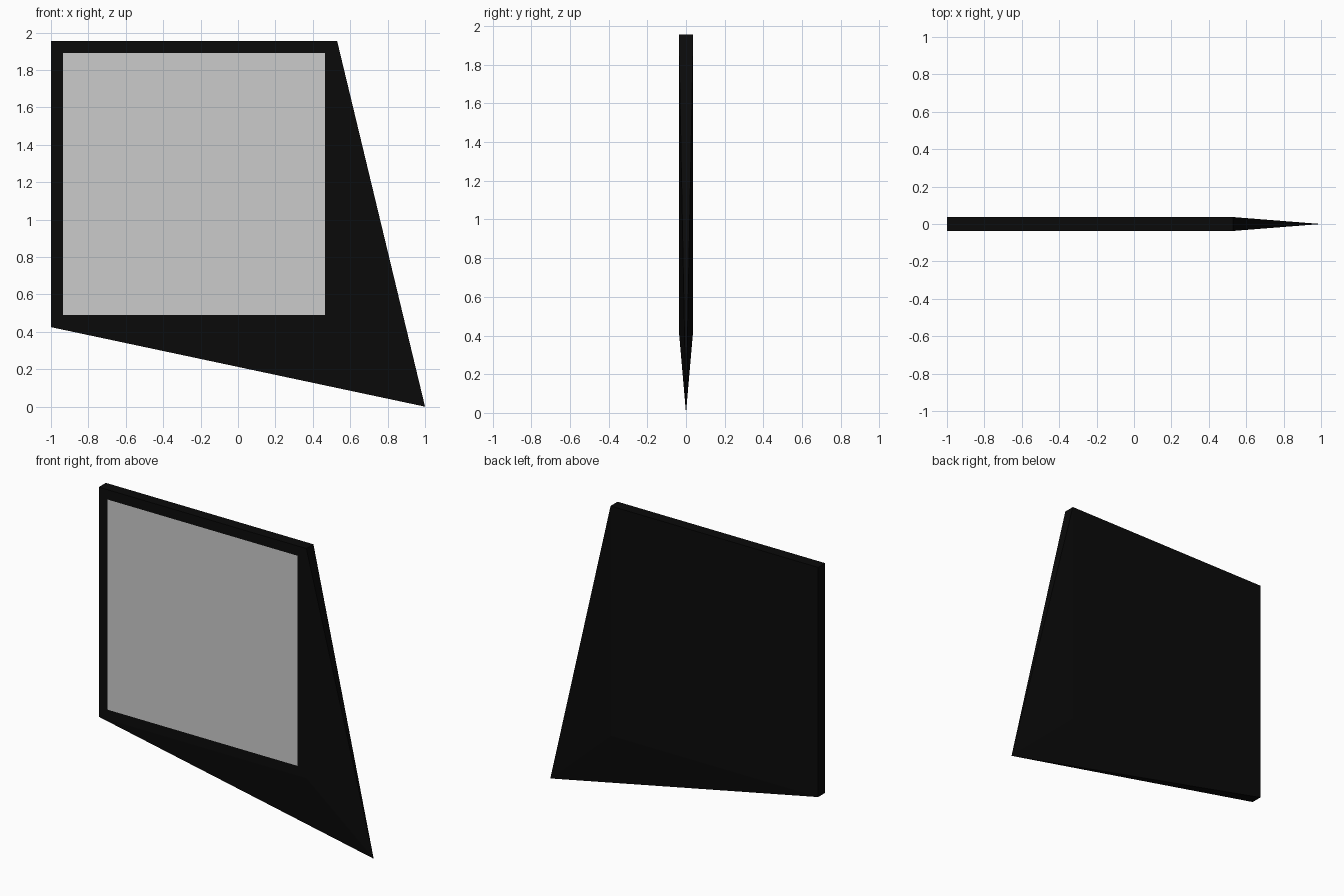
import bpy, bmesh

if "Cube" in bpy.data.objects:
    bpy.data.objects.remove(bpy.data.objects["Cube"])

X0, X1 = -1.0, 0.53      # square part of the board
Z0, Z1 = 0.425, 1.955
HALF = 0.037             # half thickness
MARGIN = 0.065           # frame width around the panel


def make_object(name, bm):
    bmesh.ops.recalc_face_normals(bm, faces=bm.faces)
    mesh = bpy.data.meshes.new(name)
    bm.to_mesh(mesh)
    bm.free()
    obj = bpy.data.objects.new(name, mesh)
    bpy.context.collection.objects.link(obj)
    return obj


# Black bubble: square slab with a tail tapering to a point
bm = bmesh.new()
for x in (X0, X1):
    for y in (-HALF, HALF):
        for z in (Z0, Z1):
            bm.verts.new((x, y, z))
bm.verts.new((1, 0, 0))
hull = bmesh.ops.convex_hull(bm, input=bm.verts)
unused = {g for g in hull["geom_interior"] + hull["geom_unused"]
          if isinstance(g, bmesh.types.BMVert)}
bmesh.ops.delete(bm, geom=list(unused), context="VERTS")
bubble = make_object("bubble_body", bm)
black = bpy.data.materials.new("black")
black.diffuse_color = (0.003, 0.003, 0.003, 1)
black.use_nodes = True
black.node_tree.nodes["Principled BSDF"].inputs["Base Color"].default_value = black.diffuse_color
bubble.data.materials.append(black)

# Grey panel lying on the front face
bm = bmesh.new()
a, b = X0 + MARGIN, X1 - MARGIN
c, d = Z0 + MARGIN, Z1 - MARGIN
face = bm.faces.new([bm.verts.new((x, -HALF - 0.001, z))
                     for x, z in ((a, c), (b, c), (b, d), (a, d))])
face.normal_update()
mesh = bpy.data.meshes.new("front_panel")
bm.to_mesh(mesh)
bm.free()
bpy.context.collection.objects.link(bpy.data.objects.new("front_panel", mesh))
